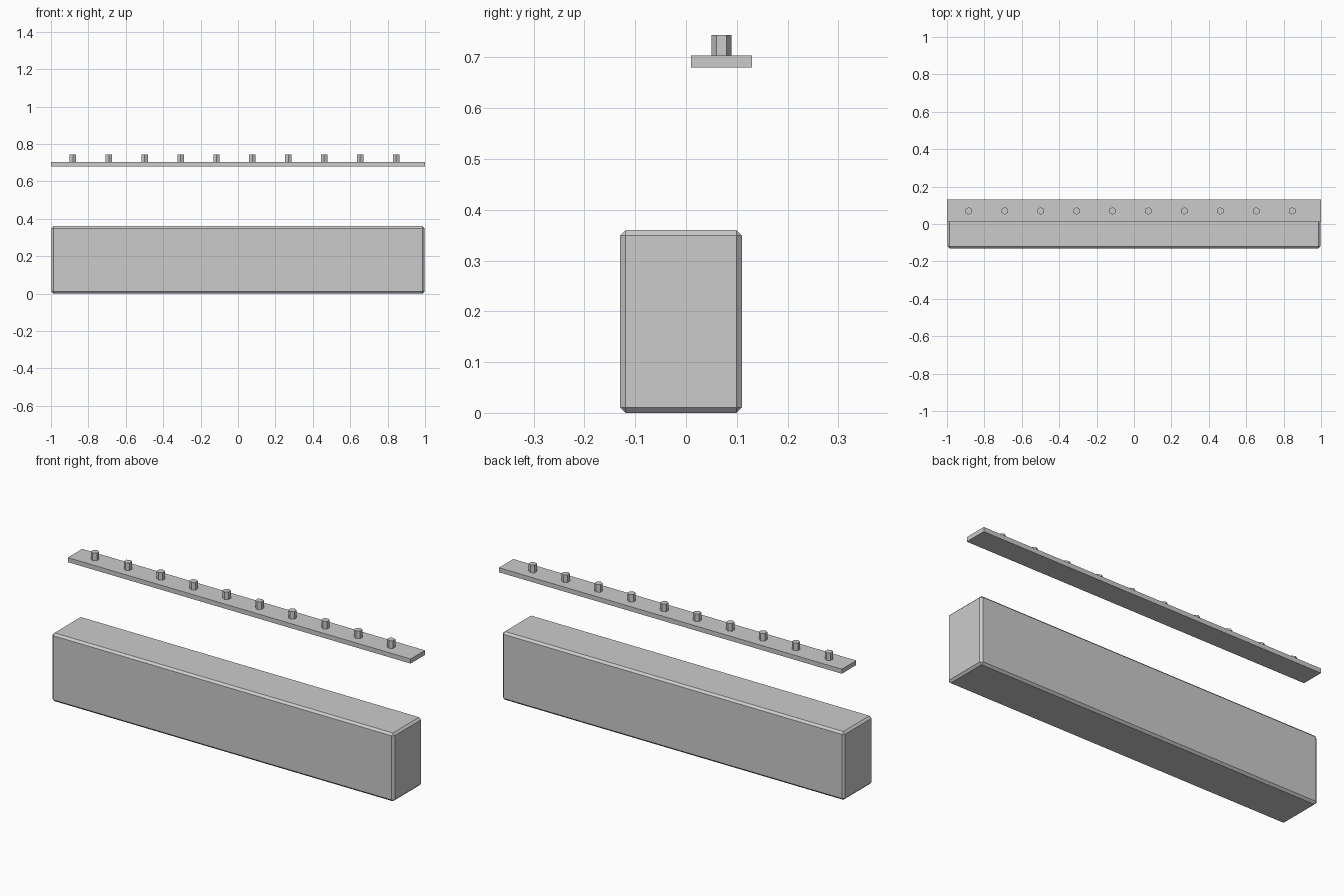
import bpy, bmesh, math
from mathutils import Matrix, Vector

if "Cube" in bpy.data.objects:
    bpy.data.objects.remove(bpy.data.objects["Cube"])

grey = bpy.data.materials.new("plain grey")
grey.diffuse_color = (0.6, 0.6, 0.6, 1)
grey.use_nodes = True
grey.node_tree.nodes["Principled BSDF"].inputs["Base Color"].default_value = grey.diffuse_color


def finish(name, bm):
    bmesh.ops.recalc_face_normals(bm, faces=bm.faces)
    mesh = bpy.data.meshes.new(name)
    bm.to_mesh(mesh)
    bm.free()
    mesh.materials.append(grey)
    obj = bpy.data.objects.new(name, mesh)
    bpy.context.collection.objects.link(obj)
    return obj


def box(name, lo, hi, chamfer=0):
    lo, hi = Vector(lo), Vector(hi)
    bm = bmesh.new()
    mat = Matrix.Translation((lo + hi) / 2) @ Matrix.Diagonal((*(hi - lo), 1))
    bmesh.ops.create_cube(bm, size=1, matrix=mat)
    if chamfer:
        bmesh.ops.bevel(bm, geom=bm.edges[:], offset=chamfer, segments=1,
                        affect='EDGES', profile=0.5)
    return finish(name, bm)


def hex_peg(name, x, y, z, radius, height):
    bm = bmesh.new()
    angles = [math.radians(30 + 60 * i) for i in range(6)]
    face = bm.faces.new([bm.verts.new((x + radius * math.cos(a),
                                       y + radius * math.sin(a), z)) for a in angles])
    out = bmesh.ops.extrude_face_region(bm, geom=[face], use_keep_orig=True)
    top = [g for g in out["geom"] if isinstance(g, bmesh.types.BMVert)]
    bmesh.ops.translate(bm, verts=top, vec=(0, 0, height))
    return finish(name, bm)


# chamfered lower block
box("lower_block", (-0.998, -0.13, 0), (0.998, 0.11, 0.36), 0.011)

# thin rail floating above, towards the back
box("upper_rail", (-1, 0.01, 0.68), (1, 0.13, 0.704))

# row of six-sided pegs on the rail
for i in range(10):
    hex_peg(f"peg_{i + 1}", -0.883 + 0.192 * i, 0.07, 0.703, 0.02, 0.041)
